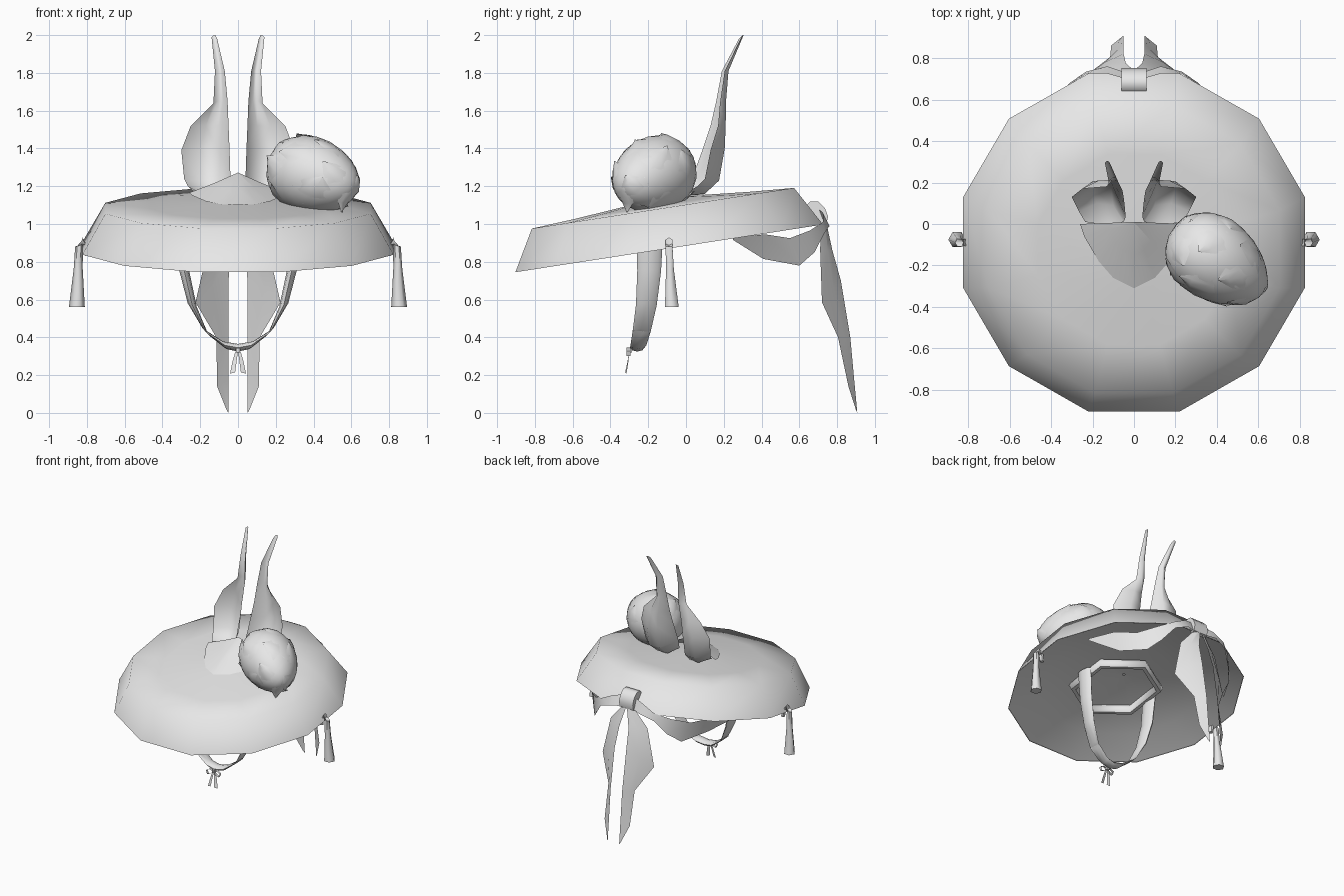
import bpy, bmesh, math, random
from mathutils import Vector, Matrix

if "Cube" in bpy.data.objects:
    bpy.data.objects.remove(bpy.data.objects["Cube"])

random.seed(7)
grey = bpy.data.materials.new("pale_grey")
grey.diffuse_color = (0.8, 0.8, 0.8, 1)
grey.use_nodes = True
grey.node_tree.nodes["Principled BSDF"].inputs["Base Color"].default_value = grey.diffuse_color


def finish(name, bm, angle=60):
    bmesh.ops.remove_doubles(bm, verts=bm.verts, dist=0.0005)
    bmesh.ops.recalc_face_normals(bm, faces=bm.faces)
    me = bpy.data.meshes.new(name)
    bm.to_mesh(me)
    bm.free()
    ob = bpy.data.objects.new(name, me)
    me.materials.append(grey)
    bpy.context.collection.objects.link(ob)
    bpy.ops.object.select_all(action='DESELECT')
    ob.select_set(True)
    bpy.context.view_layer.objects.active = ob
    bpy.ops.object.shade_smooth_by_angle(angle=math.radians(angle))
    return ob


def add_loft(bm, rows, closed=False, caps=False):
    """Skin rows holding equal numbers of points."""
    vs = [[bm.verts.new(p) for p in r] for r in rows]
    n = len(rows[0])
    for a, b in zip(vs, vs[1:]):
        for i in range(n if closed else n - 1):
            j = (i + 1) % n
            bm.faces.new((a[i], a[j], b[j], b[i]))
    if caps:
        bm.faces.new(vs[0])
        bm.faces.new(vs[-1])


def loft(name, rows, closed=False, caps=False, mirror=False, angle=60):
    bm = bmesh.new()
    add_loft(bm, rows, closed, caps)
    ob = finish(name, bm, angle)
    if mirror:
        ob.modifiers.new("mirror", 'MIRROR')
    return ob


def ring(c, u, v, n=8):
    """Ellipse of points around c with half axes u and v."""
    c, u, v = Vector(c), Vector(u), Vector(v)
    return [c + u * math.cos(2 * math.pi * i / n) + v * math.sin(2 * math.pi * i / n)
            for i in range(n)]


# Hat: shallow twelve-sided crown, tilted forward, with a hollow lining beneath
tilt = Matrix.Translation((0, -0.089, 0.871)) @ Matrix.Rotation(math.radians(8.8), 4, 'X')


def hat_rings(profile):
    return [[tilt @ Vector((r * math.cos(a), r * math.sin(a), h))
             for a in [math.radians(15 + 30 * i) for i in range(12)]] for r, h in profile]


loft("hat", hat_rings([(0.853, 0), (0.727, 0.215), (0.48, 0.231), (0.2, 0.255), (0.01, 0.26)]),
     closed=True, caps=False)
loft("hat_lining", hat_rings([(0.85, 0.002), (0.62, 0.085), (0.35, 0.14), (0.01, 0.16)]), closed=True)

# Pointed pad in front of the ears
apex = Vector((0, 0.01, 1.272))
half = [(0.26, 0.0, 1.165), (0.24, -0.06, 1.15), (0.17, -0.18, 1.12), (0.1, -0.26, 1.105)]
rim = [Vector(p) for p in half] + [Vector((0, -0.31, 1.1))]
rim += [Vector((-x, y, z)) for x, y, z in reversed(half)]
loft("ear_pad", [rim, [apex.lerp(p, 0.5) - Vector((0, 0, 0.004)) for p in rim],
                 [apex.lerp(p, 0.002) for p in rim]])

# Ears: cupped blades (inner edge, two back points, outer edge)
ear = [((0.05, 0.01, 1.18), (0.1, 0.0, 1.15), (0.17, 0.0, 1.15), (0.235, 0.01, 1.17)),
       ((0.045, 0.02, 1.2), (0.1, 0.09, 1.155), (0.18, 0.1, 1.16), (0.265, 0.06, 1.2)),
       ((0.04, 0.035, 1.25), (0.11, 0.17, 1.23), (0.2, 0.175, 1.23), (0.285, 0.1, 1.24)),
       ((0.045, 0.09, 1.4), (0.11, 0.2, 1.4), (0.2, 0.205, 1.4), (0.3, 0.13, 1.39)),
       ((0.05, 0.13, 1.52), (0.1, 0.205, 1.52), (0.17, 0.21, 1.52), (0.25, 0.17, 1.52)),
       ((0.055, 0.16, 1.65), (0.08, 0.21, 1.65), (0.105, 0.212, 1.65), (0.13, 0.18, 1.64)),
       ((0.07, 0.19, 1.81), (0.085, 0.222, 1.81), (0.1, 0.225, 1.81), (0.122, 0.205, 1.81)),
       ((0.11, 0.28, 1.98), (0.12, 0.3, 2.0), (0.13, 0.305, 2.0), (0.14, 0.295, 1.99))]
loft("ears", ear, mirror=True, angle=80)

# Flower: egg tapering towards the lower front corner, covered by broad petals
place = (Matrix.Translation((0.405, -0.18, 1.255)) @ Matrix.Rotation(math.radians(-35), 4, 'Z')
         @ Matrix.Rotation(math.radians(14), 4, 'Y') @ Matrix.Diagonal((0.272, 0.2, 0.2, 1)))


def egg(p):
    k = 1 - 0.16 * p.x
    return place @ Vector((p.x, p.y * k, p.z * k))


bm = bmesh.new()
bmesh.ops.create_icosphere(bm, subdivisions=3, radius=1)
for v in bm.verts:
    v.co = egg(v.co)
finish("flower_heart", bm)
bm = bmesh.new()


def add_petal(n, t, size, lift):
    n = n.normalized()
    t = (t - n * t.dot(n)).normalized()
    s = n.cross(t)
    rows = []
    for along, wide, off in ((-0.5, 0.3, -0.01), (0.0, 0.5, 0.02), (0.4, 0.36, 0.03), (0.75, 0.02, lift)):
        rows.append([egg((n + (t * along + s * wide * k) * size).normalized()
                         * (1 + off - 0.03 * abs(k))) for k in (-1, -0.5, 0, 0.5, 1)])
    add_loft(bm, rows)


for i in range(15):
    z = 1 - 2 * (i + 0.5) / 15
    a = i * 2.39996
    n = Vector((math.sqrt(1 - z * z) * math.cos(a), math.sqrt(1 - z * z) * math.sin(a), z))
    t = Vector((random.uniform(-1, 0.6), random.uniform(-1, 1), random.uniform(0, 0.8)))
    add_petal(n, t, random.uniform(0.7, 1.0), random.uniform(0.03, 0.1))
add_petal(Vector((0.9, -0.1, -0.25)), Vector((1, -0.15, -0.7)), 0.7, 0.22)
finish("flower_petals", bm)

# Six-sided head band ring inside the hat
rows = []
for i in range(7):
    a = math.radians(30 + 60 * i)
    d = Vector((math.cos(a), math.sin(a), 0))
    rows.append(ring(d * 0.31 + Vector((0, -0.2, 0.965 + 0.045 * math.sin(a))),
                     d * 0.032, (0, 0, 0.035), 6))
loft("head_band", rows, closed=True)

# Chin strap: wide at the head band, narrowing to the bow
path = [((0.302, -0.19, 0.98), 0.07), ((0.284, -0.195, 0.75), 0.063), ((0.242, -0.21, 0.57), 0.055),
        ((0.172, -0.235, 0.43), 0.048), ((0.07, -0.252, 0.358), 0.042), ((0, -0.258, 0.345), 0.038)]
side = ((0.027, 0, 0), (0.027, 0, 0.004), (0.024, 0, 0.01), (0.016, 0, 0.018), (0.008, 0, 0.02), (0, 0, 0.02))
loft("chin_strap", [ring(c, s, (0, w, 0)) for (c, w), s in zip(path, side)], closed=True, mirror=True)

# Chin bow: two loops, two tails and a knot
loop = [(0.0, 0.335), (0.03, 0.345), (0.06, 0.328), (0.05, 0.3), (0.025, 0.31), (0.0, 0.33)]
loft("chin_bow_loops", [[(x, y, z) for y in (-0.315, -0.295)] for x, z in loop], mirror=True)
loft("chin_bow_tails", [[(0.0, -0.3, 0.325), (0.014, -0.3, 0.325)],
                        [(0.008, -0.31, 0.27), (0.03, -0.305, 0.27)],
                        [(0.015, -0.322, 0.215), (0.042, -0.315, 0.208)]], mirror=True)
bm = bmesh.new()
bmesh.ops.create_cube(bm, size=1, matrix=Matrix.Translation((0, -0.298, 0.332))
                      @ Matrix.Diagonal((0.022, 0.024, 0.024, 1)))
finish("chin_bow_knot", bm, 30)

# Side tassels hooked over the rim: centre, radius, bend of the section
tassel = [((0.79, -0.085, 0.83), 0.016, 0), ((0.797, -0.088, 0.885), 0.018, -15),
          ((0.822, -0.09, 0.908), 0.02, -90), ((0.842, -0.09, 0.885), 0.021, -165),
          ((0.846, -0.085, 0.76), 0.024, -180), ((0.853, -0.075, 0.56), 0.042, -180)]
loft("side_tassels", [ring(c, (r * math.cos(math.radians(b)), 0, -r * math.sin(math.radians(b))),
                           (0, r, 0), 6) for c, r, b in tassel], closed=True, caps=True, mirror=True)

# Back knot: rounded band gripping the rim
profile = [(0.64, 1.1), (0.66, 1.12), (0.7, 1.12), (0.735, 1.085), (0.752, 1.04), (0.742, 0.995),
           (0.715, 0.985), (0.685, 1.03)]
loft("back_knot", [[(x, y, z) for y, z in profile] for x in (-0.06, 0.06)],
     closed=True, caps=True, angle=50)

# Back ribbons sweeping forward beneath the rim (lower, upper edge)
band = [((0.04, 0.73, 1.0), (0.04, 0.7, 1.08)), ((0.13, 0.76, 0.99), (0.13, 0.725, 1.06)),
        ((0.23, 0.735, 0.955), (0.23, 0.725, 1.01)), ((0.31, 0.68, 0.85), (0.33, 0.655, 0.965)),
        ((0.38, 0.6, 0.78), (0.43, 0.55, 0.925)), ((0.48, 0.41, 0.815), (0.54, 0.42, 0.945)),
        ((0.63, 0.25, 0.915), (0.635, 0.25, 0.93))]
loft("back_ribbons", band, mirror=True)

# Back tails: long folded ribbons hanging from the knot (inner, fold, outer)
tail = [((0.0, 0.74, 1.02), (0.02, 0.735, 1.02), (0.04, 0.72, 1.01)),
        ((0.04, 0.775, 0.86), (0.1, 0.75, 0.86), (0.16, 0.71, 0.87)),
        ((0.05, 0.82, 0.7), (0.14, 0.78, 0.66), (0.225, 0.72, 0.585)),
        ((0.05, 0.87, 0.4), (0.08, 0.84, 0.39), (0.115, 0.805, 0.4)),
        ((0.05, 0.89, 0.18), (0.08, 0.875, 0.16), (0.11, 0.86, 0.14)),
        ((0.05, 0.907, 0.0), (0.055, 0.906, 0.005), (0.06, 0.9, 0.015))]
loft("back_tails", tail, mirror=True)
